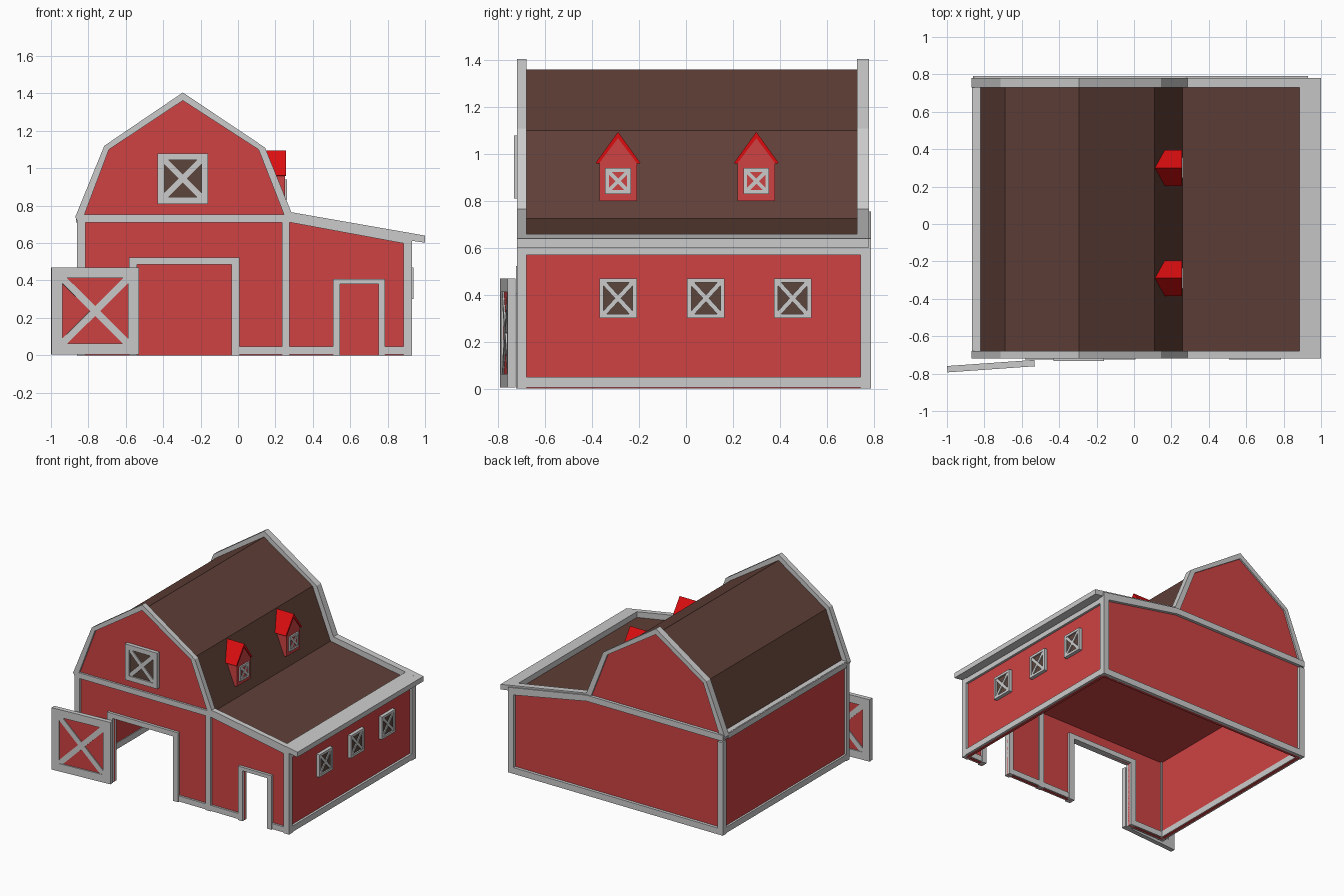
import bpy, bmesh, math
from mathutils import Matrix, Vector

cube = bpy.data.objects.get("Cube")
if cube:
    bpy.data.objects.remove(cube)


def material(name, rgb):
    m = bpy.data.materials.new(name)
    m.use_nodes = True
    m.diffuse_color = (*rgb, 1)
    m.node_tree.nodes["Principled BSDF"].inputs["Base Color"].default_value = (*rgb, 1)
    return m


RED = material("barn red", (0.62, 0.054, 0.056))
TRIM = material("trim grey", (0.60, 0.60, 0.60))
BROWN = material("roof brown", (0.115, 0.05, 0.038))
PANE = material("window brown", (0.105, 0.06, 0.045))
BRIGHT = material("dormer red", (0.72, 0.004, 0.005))


def finish(name, bm, mat, place=Matrix()):
    bmesh.ops.recalc_face_normals(bm, faces=bm.faces)
    mesh = bpy.data.meshes.new(name)
    bm.to_mesh(mesh)
    bm.free()
    mesh.materials.append(mat)
    ob = bpy.data.objects.new(name, mesh)
    ob.matrix_world = place
    bpy.context.collection.objects.link(ob)
    return ob


def prism(name, pts, y0, y1, mat, place=Matrix()):
    """Extrude an x-z outline from y0 to y1."""
    bm = bmesh.new()
    face = bm.faces.new([bm.verts.new((x, y0, z)) for x, z in pts])
    new = bmesh.ops.extrude_face_region(bm, geom=[face])["geom"]
    verts = [v for v in new if isinstance(v, bmesh.types.BMVert)]
    bmesh.ops.translate(bm, verts=verts, vec=(0, y1 - y0, 0))
    return finish(name, bm, mat, place)


def rect(x0, x1, z0, z1):
    return [(x0, z0), (x1, z0), (x1, z1), (x0, z1)]


def box(name, x, y, z, mat):
    return prism(name, rect(*x, *z), *y, mat)


def framed_panel(name, place, hw, hh, frame, bar, depth, pane):
    """Frame with crossed bars around a pane, facing local -y, centred on y = 0."""
    d = depth / 2
    iw, ih = hw - frame, hh - frame
    prism(name + "_pane", rect(-iw - .004, iw + .004, -ih - .004, ih + .004), -d * .4, d * .4, pane, place)
    for side, s in (("right", -1), ("left", 1)):
        a, b = sorted((s * iw, s * hw))
        prism(f"{name}_stile_{side}", rect(a, b, -hh, hh), -d, d, TRIM, place)
    for side, s in (("bottom", -1), ("top", 1)):
        a, b = sorted((s * ih, s * hh))
        prism(f"{name}_rail_{side}", rect(-iw, iw, a, b), -d, d, TRIM, place)
    # Each brace runs corner to corner, with pointed ends tucked into the frame corners
    c = bar * .7
    for side, s in (("rising", 1), ("falling", -1)):
        pts = [(-iw, -ih), (c - iw, -ih), (iw, ih - c), (iw, ih), (iw - c, ih), (-iw, c - ih)]
        prism(f"{name}_brace_{side}", [(s * x, z) for x, z in pts], -d * .8, d * .8, TRIM, place)


def facing(x, y, z, angle=0):
    return Matrix.Translation((x, y, z)) @ Matrix.Rotation(math.radians(angle), 4, "Z")


# Gambrel outlines: outer edge of the parapet and edge of the roof
outer = [(-.87, .74), (-.715, 1.12), (-.295, 1.405), (.145, 1.11), (.285, .765), (1, .64)]
gambrel = [(-.82, .755), (-.69, 1.10), (-.295, 1.362), (.11, 1.10)]
FRONT, BACK = (-.72, -.68), (.73, .78)

# Walls, with the two door openings notched into the front one
doors = [(.75, 0), (.75, .38), (.545, .38), (.545, 0), (-.035, 0), (-.035, .485), (-.54, .485), (-.54, 0)]
shell = gambrel + [(.255, .735), (.91, .62), (.91, 0)]
prism("front_wall", [(-.84, 0), (-.84, .74)] + shell + doors, -.705, -.69, RED)
prism("back_wall", [(-.84, 0), (-.84, .74)] + shell, .745, .768, RED)
box("right_wall", (-.845, -.825), (-.70, .76), (0, .73), RED)
box("left_wall", (.893, .913), (-.70, .76), (0, .61), RED)
box("ceiling", (-.835, .90), (-.695, .75), (.595, .604), RED)

# Roof over the main barn and the lean-to
prism("roof", [(-.835, .605), (-.82, .755)] + gambrel[1:] + [(.26, .725), (.89, .616), (.89, .605)],
      -.69, .75, BROWN)

# Gable parapets and eaves
inner = [(.93, .59), (.27, .712), (.245, .755)] + gambrel[::-1] + [(-.82, .72), (-.86, .72)]
for side, span in (("front", FRONT), ("back", BACK)):
    prism(side + "_parapet", outer + [(1, .602), (.93, .615)] + inner, *span, TRIM)
prism("lean_to_eave", [(.885, .66), (1, .64), (1, .602), (.93, .612), (.885, .605)], *(-.72, .78), TRIM)
box("barn_eave", (-.866, -.82), (-.68, .73), (.71, .75), TRIM)

# Front trim
box("front_belt", (-.86, .27), FRONT, (.71, .752), TRIM)
for name, a, b, top in (("corner_post_right", -.86, -.815, .715), ("middle_post", .235, .275, .72),
                        ("corner_post_left", .885, .93, .605)):
    box(name, (a, b), FRONT, (0, top), TRIM)
for name, a, b in (("right", -.82, -.575), ("middle", .005, .515), ("left", .78, .89)):
    box("front_sill_" + name, (a, b), FRONT, (.005, .047), TRIM)


def door_frame(name, x0, x1, top, w, head):
    pts = [(x0 - w, 0), (x0 - w, top + head), (x1 + w, top + head), (x1 + w, 0),
           (x1, 0), (x1, top), (x0, top), (x0, 0)]
    prism(name, pts, -.725, -.675, TRIM)


door_frame("barn_door_frame", -.54, -.035, .485, .043, .037)
door_frame("small_door_frame", .545, .75, .38, .036, .027)

# Back trim
prism("back_belt", [(-.86, .71), (-.86, .755), (.28, .755), (.93, .64), (.93, .585), (.275, .71)],
      .76, .79, TRIM)
box("back_sill", (-.86, .93), (.745, .79), (0, .047), TRIM)
for name, a, b in (("right", -.86, -.815), ("left", .885, .93)):
    box("back_post_" + name, (a, b), (.745, .79), (0, .70 if a < 0 else .60), TRIM)

# Side trim
for name, a, b, top in (("right", -.86, -.82, .755), ("left", .89, .93, .61)):
    box(f"{name}_side_sill", (a, b), (-.70, .77), (.005, .05), TRIM)
    box(f"{name}_side_belt", (a, b), (-.70, .77), (top - .04, top - .003), TRIM)

# Windows and the open sliding door
framed_panel("gable_window", facing(-.295, -.713, .945), .135, .135, .036, .03, .04, PANE)
for i, y in enumerate((-.29, .085, .455)):
    framed_panel(f"side_window_{i + 1}", facing(.922, y, .385, 90), .08, .085, .018, .02, .034, PANE)
framed_panel("barn_door", facing(-.765, -.76, .237, 4), .234, .233, .058, .038, .034, RED)

# Dormers: body and roof are built facing -y, then turned to face +x
for i, y in enumerate((-.29, .30)):
    name = f"dormer_{i + 1}"
    place = facing(.25, y, 0, 90)
    prism(name + "_body", [(-.08, .80), (.08, .80), (.08, .975), (0, 1.075), (-.08, .975)], 0, .13, RED, place)
    roof = prism(name + "_roof", [(-.096, .962), (0, 1.095), (.096, .962), (.083, .958), (0, 1.068), (-.083, .958)],
                 -.006, .12, BRIGHT, place)
    for v in roof.data.vertices:
        if v.co.y > .1:                      # cut the rear edge along the roof slope
            v.co.y = .14 - (1.095 - v.co.z) * .4
    framed_panel(name + "_window", facing(.251, y, .885, 90), .055, .055, .016, .016, .02, RED)
